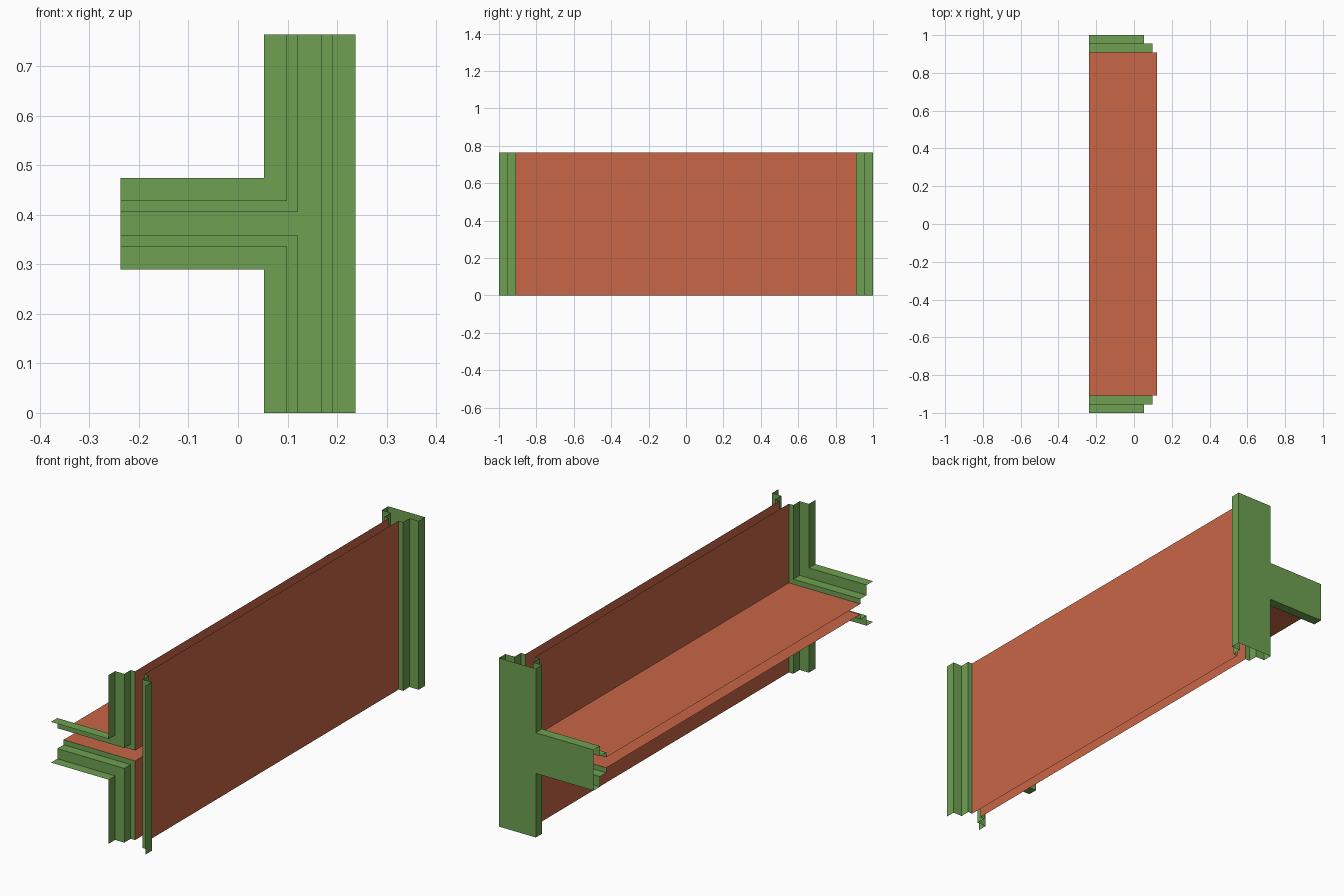
import bpy, bmesh

if "Cube" in bpy.data.objects:
    bpy.data.objects.remove(bpy.data.objects["Cube"])

U = 0.0455                    # step size of the end flanges
WIDE, MID, THIN = 0.0922, 0.0462, 0.0237   # half thickness of each step
CX, CZ = 0.1447, 0.3820       # centre of the upright wall and of the side arm
LEFT, TOP = -0.2370, 0.7640


def material(name, rgb):
    m = bpy.data.materials.new(name)
    m.diffuse_color = (*rgb, 1)
    m.use_nodes = True
    m.node_tree.nodes["Principled BSDF"].inputs["Base Color"].default_value = m.diffuse_color
    return m


GREEN = material("leaf green", (0.157, 0.352, 0.082))
RED = material("brick red", (0.578, 0.133, 0.061))


def t_paths(h):
    """Three open sides of a T profile with half thickness h (x, z)."""
    return [
        [(CX + h, 0), (CX + h, TOP)],
        [(CX - h, TOP), (CX - h, CZ + h), (LEFT, CZ + h)],
        [(LEFT, CZ - h), (CX - h, CZ - h), (CX - h, 0)],
    ]


def t_shell(name, stations, mat, cap=False):
    """Sweep the open T profile through (half thickness, y) stations."""
    bm = bmesh.new()
    rings = [[[bm.verts.new((x, y, z)) for x, z in path] for path in t_paths(h)]
             for h, y in stations]
    for a, b in zip(rings, rings[1:]):
        for pa, pb in zip(a, b):
            for i in range(len(pa) - 1):
                bm.faces.new((pa[i], pb[i], pb[i + 1], pa[i + 1]))
    if cap:                   # closing plate on the last station
        bm.faces.new([v for path in rings[-1] for v in path][::-1])
    mesh = bpy.data.meshes.new(name)
    bm.to_mesh(mesh)
    bm.free()
    mesh.materials.append(mat)
    bpy.context.collection.objects.link(bpy.data.objects.new(name, mesh))


# thin T-shaped wall and shelf, open at its ends
t_shell("wall_and_shelf", [(THIN, -1 + 2 * U), (THIN, 1 - 2 * U)], RED)

# stepped flanges: the front one is open, the back one has a closing plate
steps = [(THIN, 1 - 2 * U), (MID, 1 - 2 * U), (MID, 1 - U), (WIDE, 1 - U), (WIDE, 1)]
t_shell("back_flange", steps, GREEN, cap=True)
t_shell("front_flange", [(h, -y) for h, y in reversed(steps)], GREEN)
